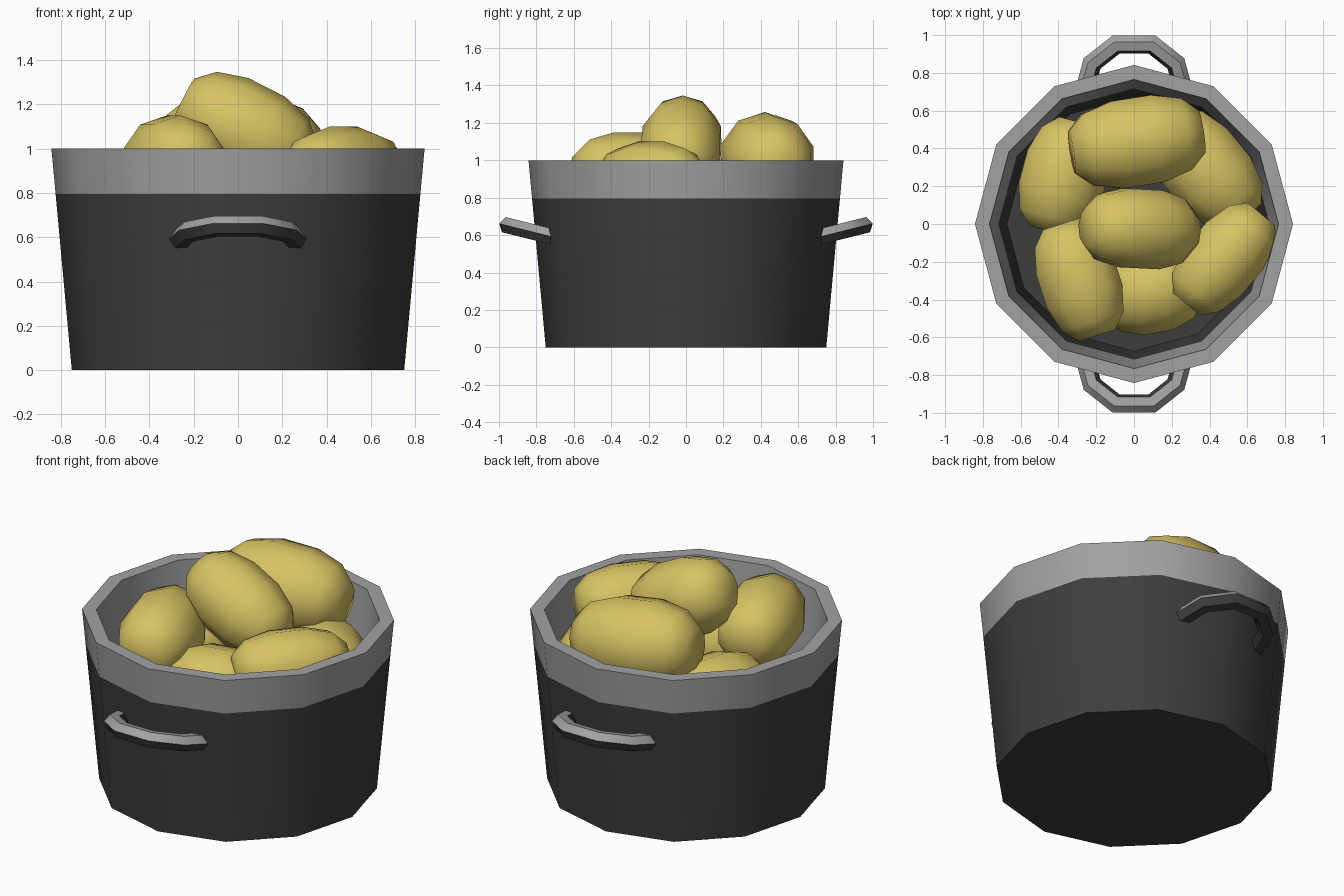
import bpy, bmesh, math
from mathutils import Vector, Matrix

if "Cube" in bpy.data.objects:
    bpy.data.objects.remove(bpy.data.objects["Cube"])


def material(name, rgb):
    m = bpy.data.materials.new(name)
    m.diffuse_color = (*rgb, 1)
    m.use_nodes = True
    m.node_tree.nodes["Principled BSDF"].inputs["Base Color"].default_value = m.diffuse_color
    return m


DARK = material("dark_iron", (0.048, 0.048, 0.048))
GREY = material("light_grey", (0.36, 0.36, 0.36))
GOLD = material("potato_yellow", (0.68, 0.55, 0.125))


def finish(name, bm, mats, angle):
    bmesh.ops.recalc_face_normals(bm, faces=bm.faces)
    me = bpy.data.meshes.new(name)
    bm.to_mesh(me)
    bm.free()
    for m in mats:
        me.materials.append(m)
    ob = bpy.data.objects.new(name, me)
    bpy.context.collection.objects.link(ob)
    bpy.ops.object.select_all(action='DESELECT')
    ob.select_set(True)
    bpy.context.view_layer.objects.active = ob
    bpy.ops.object.shade_smooth_by_angle(angle=math.radians(angle))
    return ob


def loft(bm, rings, mat_rule):
    """Bridge rings of points, close both ends; mat_rule(ring, side) picks the colour."""
    vs = [[bm.verts.new(p) for p in r] for r in rings]
    n = len(vs[0])
    for i in range(len(vs) - 1):
        for k in range(n):
            j = (k + 1) % n
            f = bm.faces.new((vs[i][k], vs[i][j], vs[i + 1][j], vs[i + 1][k]))
            f.material_index = mat_rule(i, k)
    bm.faces.new(vs[0])
    bm.faces.new(vs[-1])


def circle(r, z, n):
    return [Vector((r * math.cos(2 * math.pi * k / n), r * math.sin(2 * math.pi * k / n), z))
            for k in range(n)]


# Pot: outer wall, grey rim band, grey upper inside, dark lower inside and floor
profile = [(0.75, 0), (0.823, 0.795), (0.842, 1.0), (0.765, 1.0), (0.718, 0.5), (0.673, 0.04)]
bm = bmesh.new()
loft(bm, [circle(r, z, 12) for r, z in profile], lambda i, k: 1 if i in (1, 2, 3) else 0)
finish("pot", bm, [DARK, GREY], 40)

# Handles: six-sided bent bars, grey on the upper and outer sides
half = [(0.26, 0.71), (0.222, 0.85), (0.095, 0.95)]
path = [Vector((x, y, 0.59 + (y - 0.71) * 0.25)) for x, y in half]
path += [Vector((-p.x, p.y, p.z)) for p in reversed(path)]
up = Vector((0, -0.25, 1)).normalized()


def handle(name, turn):
    rings = []
    for i, p in enumerate(path):
        a = (p - path[i - 1]).normalized() if i else None
        b = (path[i + 1] - p).normalized() if i < len(path) - 1 else None
        t = ((a or b) + (b or a)).normalized()
        out = up.cross(t).normalized() * -1
        mitre = 1 / max(0.5, t.dot(a or b))
        ring = []
        for k in range(6):
            ang = math.radians(60 * k)
            q = p + out * (0.05 * mitre * math.cos(ang)) + up * (0.048 * math.sin(ang))
            ring.append(Matrix.Rotation(turn, 3, 'Z') @ q)
        rings.append(ring)
    bm = bmesh.new()
    loft(bm, rings, lambda i, k: 1 if k in (0, 1) else 0)
    finish(name, bm, [DARK, GREY], 50)


handle("back_handle", 0)
handle("front_handle", math.pi)

# Potatoes: blunt barrels given as centre, half length, radius, yaw, downward pitch
barrel = [(-1.0, 0.48), (-0.75, 0.82), (-0.3, 1), (0.3, 1), (0.75, 0.82), (1.0, 0.48)]
potatoes = [
    ((0.03, -0.025, 1.08), 0.31, 0.22, -3, 27),
    ((0.015, 0.435, 1.005), 0.35, 0.245, 9, 5),
    ((0.475, -0.185, 0.895), 0.31, 0.205, 50, 0),
    ((-0.29, -0.295, 0.93), 0.31, 0.22, -72, 0),
    ((-0.37, 0.25, 0.71), 0.30, 0.235, 75, 0),
    ((0.38, 0.29, 0.69), 0.33, 0.235, -50, 0),
    ((0.09, -0.35, 0.72), 0.26, 0.24, 10, 0),
]
for n, (centre, length, radius, yaw, pitch) in enumerate(potatoes, 1):
    turn = (Matrix.Translation(centre) @ Matrix.Rotation(math.radians(yaw), 4, 'Z')
            @ Matrix.Rotation(math.radians(90 + pitch), 4, 'Y'))
    bm = bmesh.new()
    loft(bm, [[turn @ p for p in circle(r * radius, t * length, 10)] for t, r in barrel],
         lambda i, k: 0)
    finish(f"potato_{n}", bm, [GOLD], 80)
